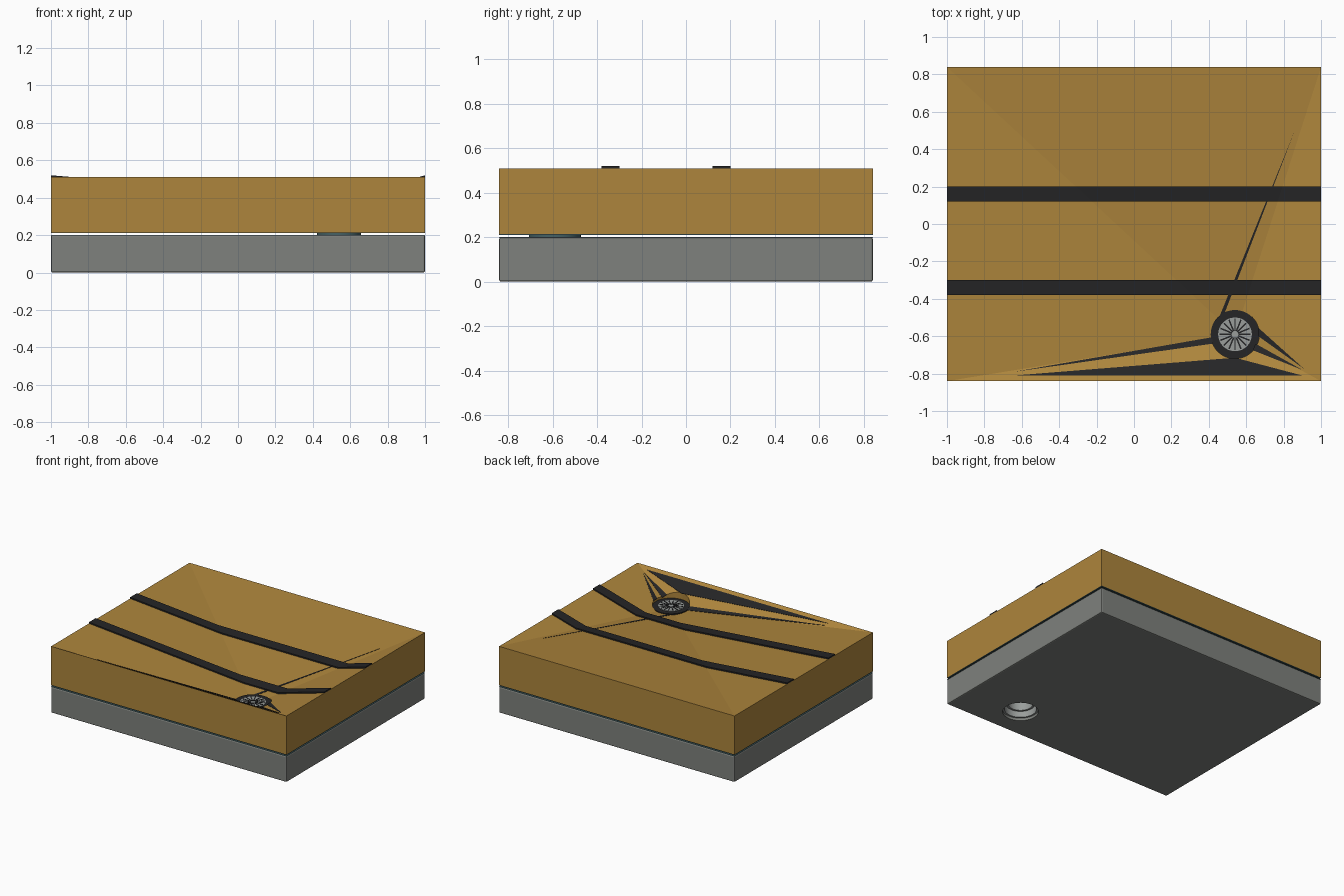
import bpy, bmesh, math
from mathutils import Matrix

if "Cube" in bpy.data.objects:
    bpy.data.objects.remove(bpy.data.objects["Cube"])

DX, DY = 0.54, -0.59          # drain centre
HX, HY = 1.0, 0.84            # half sizes
TOP, DROP = 0.51, 0.13


def mat(name, r, g, b):
    m = bpy.data.materials.new(name)
    m.diffuse_color = (r, g, b, 1)
    m.use_nodes = True
    m.node_tree.nodes["Principled BSDF"].inputs["Base Color"].default_value = m.diffuse_color
    return m


OCHRE = mat("ochre", 0.42, 0.235, 0.045)
GREY = mat("concrete grey", 0.21, 0.22, 0.205)
DARK = mat("charcoal", 0.018, 0.018, 0.019)
TEAL = mat("teal grey", 0.06, 0.12, 0.13)
METAL = mat("metal grey", 0.32, 0.34, 0.33)


def finish(name, bm, material):
    bmesh.ops.recalc_face_normals(bm, faces=bm.faces)
    me = bpy.data.meshes.new(name)
    bm.to_mesh(me)
    bm.free()
    me.materials.append(material)
    ob = bpy.data.objects.new(name, me)
    bpy.context.collection.objects.link(ob)
    return ob


def box(name, z0, z1, material, bevel=0.0):
    bm = bmesh.new()
    bmesh.ops.create_cube(bm, size=1, matrix=Matrix.Translation((0, 0, (z0 + z1) / 2))
                          @ Matrix.Diagonal((2 * HX, 2 * HY, z1 - z0, 1)))
    if bevel:
        bmesh.ops.bevel(bm, geom=bm.edges[:], offset=bevel, segments=2, affect='EDGES', profile=0.5)
    return finish(name, bm, material)


def tube(name, r0, r1, z0, z1, material, n=48):
    """Ring around the drain axis; r0 = 0 gives a solid disc."""
    bm = bmesh.new()
    prof = [(r0, z0), (r1, z0), (r1, z1), (r0, z1)] if r0 else [(r1, z0), (r1, z1)]
    loops = [[bm.verts.new((DX + r * math.cos(2 * math.pi * i / n),
                            DY + r * math.sin(2 * math.pi * i / n), z)) for i in range(n)]
             for r, z in prof]
    pairs = [(k, (k + 1) % 4) for k in range(4)] if r0 else [(0, 1)]
    for a, b in pairs:
        for i in range(n):
            j = (i + 1) % n
            bm.faces.new((loops[a][i], loops[a][j], loops[b][j], loops[b][i]))
    if not r0:
        bm.faces.new(loops[0])
        bm.faces.new(loops[1])
    ob = finish(name, bm, material)
    bpy.ops.object.select_all(action='DESELECT')
    ob.select_set(True)
    bpy.context.view_layer.objects.active = ob
    bpy.ops.object.shade_smooth_by_angle(angle=math.radians(30))
    return ob


def cut_hole(ob, r):
    cutter = tube("hole_cutter", 0, r, -0.1, 0.7, ob.data.materials[0])
    cutter.hide_render = True
    mod = ob.modifiers.new("hole", 'BOOLEAN')
    mod.operation, mod.object, mod.solver = 'DIFFERENCE', cutter, 'EXACT'
    bpy.context.view_layer.objects.active = ob
    bpy.ops.object.modifier_apply(modifier=mod.name)
    bpy.data.objects.remove(cutter)


def fall(x, y):
    """Height of the four-sided fall towards the drain."""
    t = min((x + HX) / (DX + HX), (HX - x) / (HX - DX), (HY - y) / (HY - DY), (y + HY) / (DY + HY))
    return TOP - DROP * t


def drape(name, polys, lo, hi, material):
    """Plates that follow the sloped top."""
    bm = bmesh.new()
    for poly in polys:
        a = [bm.verts.new((x, y, fall(x, y) + lo)) for x, y in poly]
        b = [bm.verts.new((x, y, fall(x, y) + hi)) for x, y in poly]
        n = len(poly)
        bm.faces.new(a)
        bm.faces.new(b)
        for i in range(n):
            j = (i + 1) % n
            bm.faces.new((a[i], a[j], b[j], b[i]))
    return finish(name, bm, material)


# base slab with an outlet hole
slab = box("base_slab", 0, 0.2, GREY, 0.008)
cut_hole(slab, 0.125)

# thin membranes on both sides of the gap
for name, z in (("lower_membrane", 0.199), ("upper_membrane", 0.211)):
    cut_hole(box(name, z, z + 0.003, TEAL), 0.117)

# screed block with its top falling to the drain
bm = bmesh.new()
corners = [(-HX, -HY), (HX, -HY), (HX, HY), (-HX, HY)]
low = [bm.verts.new((x, y, 0.213)) for x, y in corners]
up = [bm.verts.new((x, y, TOP)) for x, y in corners]
apex = bm.verts.new((DX, DY, TOP - DROP))
bm.faces.new(low)
for i in range(4):
    j = (i + 1) % 4
    bm.faces.new((low[i], low[j], up[j], up[i]))
    bm.faces.new((up[i], up[j], apex))
screed = finish("sloped_screed", bm, OCHRE)
cut_hole(screed, 0.13)

# two dark strips bent along the slope
for name, y0, y1 in (("back_strip", 0.12, 0.2), ("front_strip", -0.38, -0.3)):
    def xs(y):
        t = (HY - y) / (HY - DY)
        return [-HX, -HX + (DX + HX) * t, HX - (HX - DX) * t, HX]
    a, b = xs(y0), xs(y1)
    drape(name, [[(a[i], y0), (a[i + 1], y0), (b[i + 1], y1), (b[i], y1)] for i in range(3)],
          -0.002, 0.01, DARK)

# dark slivers of sealing sheet radiating from the drain
drape("sealing_slivers", [
    [(0.54, -0.715), (-0.64, -0.81), (0.9, -0.81)],
    [(0.42, -0.605), (0.42, -0.64), (-0.64, -0.79)],
    [(0.65, -0.64), (0.635, -0.675), (0.9, -0.78)],
    [(0.665, -0.555), (0.665, -0.6), (0.91, -0.775)],
    [(0.455, -0.5), (0.485, -0.475), (0.86, 0.5)],
], -0.001, 0.002, DARK)

# drain: flange, pipe, collar in the gap, grille with radial slots
tube("drain_flange", 0.08, 0.13, 0.375, 0.397, DARK)
tube("drain_collar", 0.09, 0.117, 0.195, 0.22, TEAL)
tube("drain_pipe", 0.085, 0.1, 0.06, 0.38, METAL)
tube("outlet_lining", 0.112, 0.125, 0.02, 0.2, METAL)
tube("drain_grille", 0, 0.09, 0.385, 0.4, METAL)
bm = bmesh.new()
for i in range(16):
    m = (Matrix.Translation((DX, DY, 0.4)) @ Matrix.Rotation(i * math.pi / 8, 4, 'Z')
         @ Matrix.Translation((0.051, 0, 0)) @ Matrix.Diagonal((0.066, 0.008, 0.004, 1)))
    bmesh.ops.create_cube(bm, size=1, matrix=m)
finish("grille_slots", bm, DARK)
